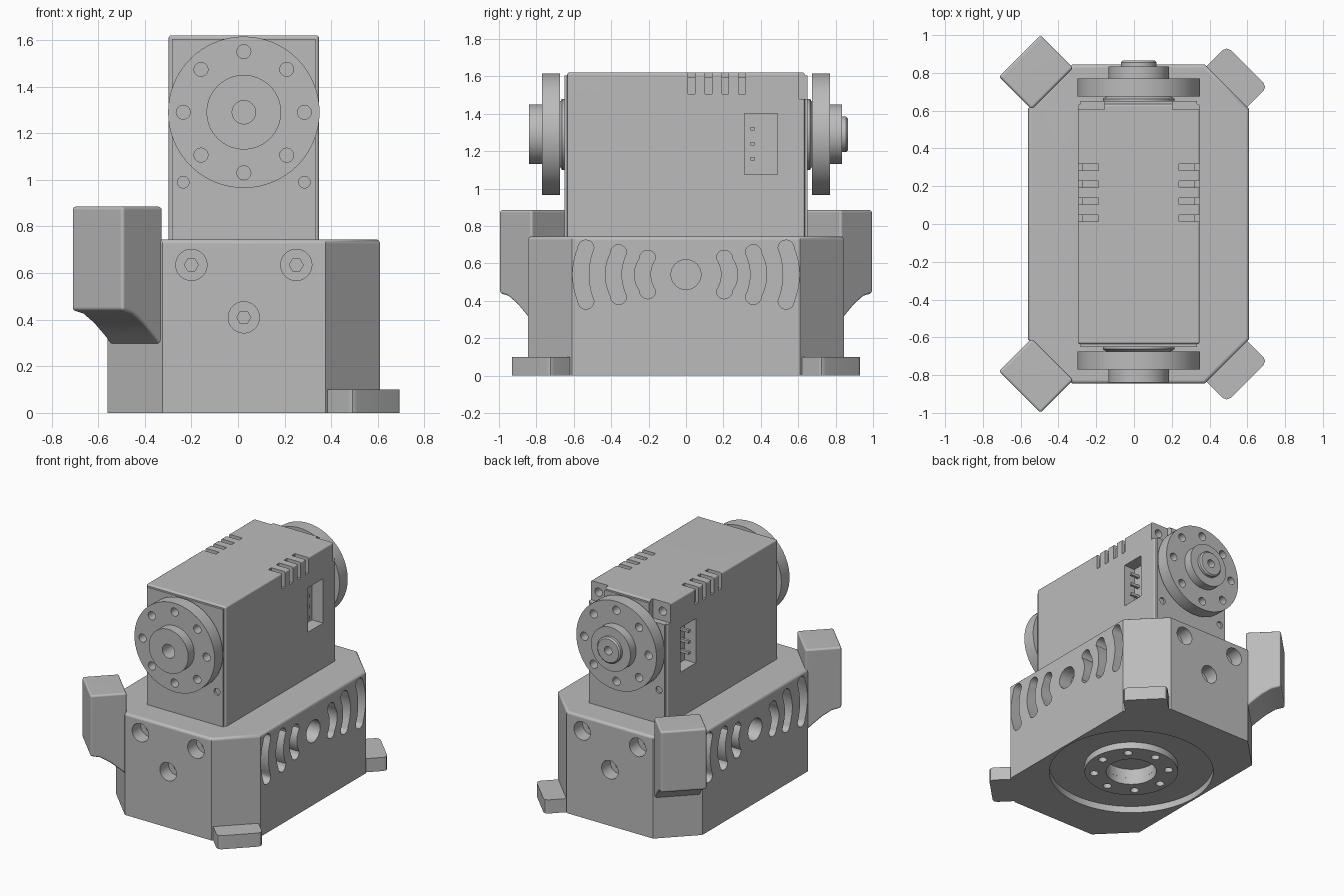
import bpy, bmesh, math
from math import sin, cos, pi, radians
from mathutils import Matrix

if "Cube" in bpy.data.objects:
    bpy.data.objects.remove(bpy.data.objects["Cube"], do_unlink=True)

grey = bpy.data.materials.new("plain grey")
grey.use_nodes = True
colour = (0.5, 0.5, 0.5, 1)
grey.diffuse_color = colour
grey.node_tree.nodes["Principled BSDF"].inputs["Base Color"].default_value = colour

CX = 0.025
STAND = Matrix.Rotation(radians(90), 4, 'X')    # local y becomes up, local z points outward


def face(deg, x=CX, y=0):
    """Frame facing outward: 0 front, 90 left, 180 back, 270 right."""
    return Matrix.Translation((x, y, 0)) @ Matrix.Rotation(radians(deg), 4, 'Z') @ STAND


def circle(x, y, r, n=32):
    return [(x + r * cos(2 * pi * i / n), y + r * sin(2 * pi * i / n)) for i in range(n)]


def rect(x0, x1, y0, y1):
    return [(x0, y0), (x1, y0), (x1, y1), (x0, y1)]


def prism(bm, pts, a, b, mat=Matrix()):
    low = [bm.verts.new(mat @ Matrix.Translation((x, y, a)).translation) for x, y in pts]
    high = [bm.verts.new(mat @ Matrix.Translation((x, y, b)).translation) for x, y in pts]
    bm.faces.new(low[::-1])
    bm.faces.new(high)
    for i in range(len(pts)):
        j = (i + 1) % len(pts)
        bm.faces.new((low[i], low[j], high[j], high[i]))


def lathe(bm, profile, mat, n=64):
    verts = [bm.verts.new((r, 0, z)) for r, z in profile]
    edges = [bm.edges.new(pair) for pair in zip(verts, verts[1:])]
    bmesh.ops.spin(bm, geom=verts + edges, cent=(0, 0, 0), axis=(0, 0, 1),
                   angle=2 * pi, steps=n)
    bmesh.ops.remove_doubles(bm, verts=bm.verts, dist=1e-5)
    bmesh.ops.transform(bm, matrix=mat, verts=bm.verts)


def soften(bm, width, rule=lambda e: True):
    bmesh.ops.recalc_face_normals(bm, faces=bm.faces)
    edges = [e for e in bm.edges if e.calc_face_angle(0) > 0.7 and rule(e)]
    bmesh.ops.bevel(bm, geom=edges, offset=width, segments=4, profile=0.5, affect='EDGES')


def make(name, bm):
    bmesh.ops.recalc_face_normals(bm, faces=bm.faces)
    mesh = bpy.data.meshes.new(name)
    bm.to_mesh(mesh)
    bm.free()
    obj = bpy.data.objects.new(name, mesh)
    bpy.context.collection.objects.link(obj)
    return obj


def activate(obj):
    bpy.ops.object.select_all(action='DESELECT')
    obj.select_set(True)
    bpy.context.view_layer.objects.active = obj


def cut(obj, bm):
    cutter = make("cutter", bm)
    cutter.hide_render = True
    activate(obj)
    mod = obj.modifiers.new("cut", 'BOOLEAN')
    mod.operation = 'DIFFERENCE'
    mod.solver = 'EXACT'
    mod.object = cutter
    bpy.ops.object.modifier_apply(modifier=mod.name)
    bpy.data.objects.remove(cutter, do_unlink=True)


def finish(obj):
    obj.data.materials.clear()
    obj.data.materials.append(grey)
    activate(obj)
    bpy.ops.object.shade_smooth_by_angle(angle=radians(32))
    mod = obj.modifiers.new("even_shading", 'WEIGHTED_NORMAL')
    mod.keep_sharp = True


def curved_slot(c, h, side, r=0.043, mid=0.54):
    h -= r
    ts = [i / 5 - 1 for i in range(11)]
    spine = [(side * (c + 0.028 * (1 - t * t)), mid + h * t) for t in ts]
    cap = [pi * i / 8 for i in range(1, 8)]
    top, low = spine[-1], spine[0]
    return ([(x + r, y) for x, y in spine]
            + [(top[0] + r * cos(a), top[1] + r * sin(a)) for a in cap]
            + [(x - r, y) for x, y in spine[::-1]]
            + [(low[0] - r * cos(a), low[1] - r * sin(a)) for a in cap])


# Eight-sided base housing with a rounded top edge
HX, HY, TOP = 0.585, 0.845, 0.745
bm = bmesh.new()
outline = [(HX, -0.61), (HX, 0.61), (0.35, HY), (-0.35, HY),
           (-HX, 0.61), (-HX, -0.61), (-0.35, -HY), (0.35, -HY)]
prism(bm, outline, 0, TOP, Matrix.Translation((CX, 0, 0)))
soften(bm, 0.02, lambda e: all(v.co.z > 0.7 for v in e.verts))
base = make("base_housing", bm)

# Side slots, screw counterbores and the round recess underneath
bores, sockets = bmesh.new(), bmesh.new()
for deg in (90, 270):
    prism(bores, circle(0, 0.54, 0.08), HX - 0.1, HX + 0.1, face(deg))
    for c, h in ((0.205, 0.13), (0.36, 0.16), (0.535, 0.185)):
        for side in (-1, 1):
            prism(bores, curved_slot(c, h, side), HX - 0.1, HX + 0.1, face(deg))
for deg in (0, 180):
    for x, z in ((-0.225, 0.635), (0.225, 0.635), (0, 0.41)):
        prism(bores, circle(x, z, 0.067), HY - 0.1, HY + 0.1, face(deg))
        prism(sockets, circle(x, z, 0.03, 6), HY - 0.15, HY + 0.1, face(deg))
prism(bores, circle(CX, 0, 0.57, 64), -0.1, 0.05)
prism(sockets, circle(CX, 0, 0.175, 48), -0.1, 0.12)
cut(base, bores)
cut(base, sockets)
finish(base)

# Raised corner blocks on the right, low feet on the left
BLOCK = [(-0.015, 0.885), (-0.015, 0.285), (0.04, 0.335), (0.1, 0.385),
         (0.165, 0.425), (0.23, 0.44), (0.23, 0.885)]
half_foot = [(0.153, -0.02), (0.153, 0.12), (0.144, 0.141), (0.123, 0.15)]
FOOT = half_foot + [(-u, w) for u, w in half_foot[::-1]]
for sx, sy, deg, name in ((1, -1, 45, "front_left_foot"), (1, 1, 135, "back_left_foot"),
                          (-1, 1, 225, "back_right_block"), (-1, -1, 315, "front_right_block")):
    corner = face(deg, CX + sx * 0.4675, sy * 0.7275)
    bm = bmesh.new()
    if sx > 0:
        prism(bm, FOOT, -0.1, 0, corner @ STAND)
    else:
        prism(bm, BLOCK, -0.155, 0.155, corner @ Matrix.Rotation(radians(-90), 4, 'Y'))
        soften(bm, 0.014)
    finish(make(name, bm))

# Motor case
BX, BY, BTOP, AXIS = 0.3225, 0.635, 1.62, 1.29
bm = bmesh.new()
prism(bm, rect(-BX, BX, 0.7, BTOP), -BY, BY, face(0))
soften(bm, 0.012)
case = make("motor_case", bm)

# Case vents, connector ports and back corner notches
bm = bmesh.new()
for s in (-1, 1):
    vent = [(0.2125, 1.7), (0.2125, 1.595), (0.2975, 1.595),
            (0.2975, 1.505), (0.4, 1.505), (0.4, 1.7)]
    for i in range(4):
        y = 0.03 + 0.09 * i
        prism(bm, [(s * x, z) for x, z in vent], -y - 0.018, -y + 0.018, face(0))
    prism(bm, rect(s * 0.4 - 0.088, s * 0.4 + 0.088, 1.075, 1.4), BX - 0.09, BX + 0.1,
          face(180 - s * 90))
    prism(bm, rect(*sorted((s * 0.18, s * 0.4)), 1.48, 1.7), 0.605, 0.8, face(180))
cut(case, bm)
bm = bmesh.new()
for s in (-1, 1):
    prism(bm, circle(s * 0.26, 1.55, 0.03, 20), 0.54, 0.7, face(180))
cut(case, bm)
finish(case)

# Front and back covers with screw holes
for deg, name in ((0, "front_cover"), (180, "back_cover")):
    bm = bmesh.new()
    if deg:
        shape = [(-0.3075, 0.72), (0.3075, 0.72), (0.3075, 1.48), (0.18, 1.48),
                 (0.18, 1.605), (-0.18, 1.605), (-0.18, 1.48), (-0.3075, 1.48)]
    else:
        shape = rect(-0.3075, 0.3075, 0.72, 1.605)
    prism(bm, shape, BY - 0.02, 0.65, face(deg))
    cover = make(name, bm)
    bm = bmesh.new()
    for s in (-1, 1):
        prism(bm, circle(s * 0.26, 0.99, 0.025, 20), BY - 0.01, 0.7, face(deg))
    cut(cover, bm)
    finish(cover)

# Connector pins inside the ports
for s, name in ((1, "left_pins"), (-1, "right_pins")):
    bm = bmesh.new()
    for z in (1.16, 1.24, 1.32):
        prism(bm, rect(s * 0.355 - 0.01, s * 0.355 + 0.01, z - 0.01, z + 0.01),
              BX - 0.1, BX - 0.02, face(180 - s * 90))
    finish(make(name, bm))

# Drive discs: front, back and underneath
neck = [(0, 0.62), (0.19, 0.62), (0.19, 0.663), (0.17, 0.675), (0.325, 0.675), (0.325, 0.77),
        (0.16, 0.77)]
front_end = [(0.16, 0.84), (0.05, 0.84), (0.05, 0.73), (0, 0.73)]
back_end = [(0.16, 0.835), (0.095, 0.835), (0.095, 0.855), (0.085, 0.865),
            (0.03, 0.865), (0.03, 0.79), (0, 0.79)]
ring = [(0.175, 0), (0.325, 0), (0.325, 0.06), (0.175, 0.06), (0.175, 0)]
lift = Matrix.Translation((0, AXIS, 0))
for name, profile, mat, a, b in (
        ("front_disc", neck + front_end, face(0) @ lift, 0.7, 0.9),
        ("back_disc", neck + back_end, face(180) @ lift, 0.7, 0.9),
        ("bottom_disc", ring, Matrix.Translation((CX, 0, 0)), -0.1, 0.04)):
    bm = bmesh.new()
    lathe(bm, profile, mat)
    disc = make(name, bm)
    bm = bmesh.new()
    for x, y in circle(0, 0, 0.26, 8):
        prism(bm, circle(x, y, 0.03, 20), a, b, mat)
    cut(disc, bm)
    finish(disc)
